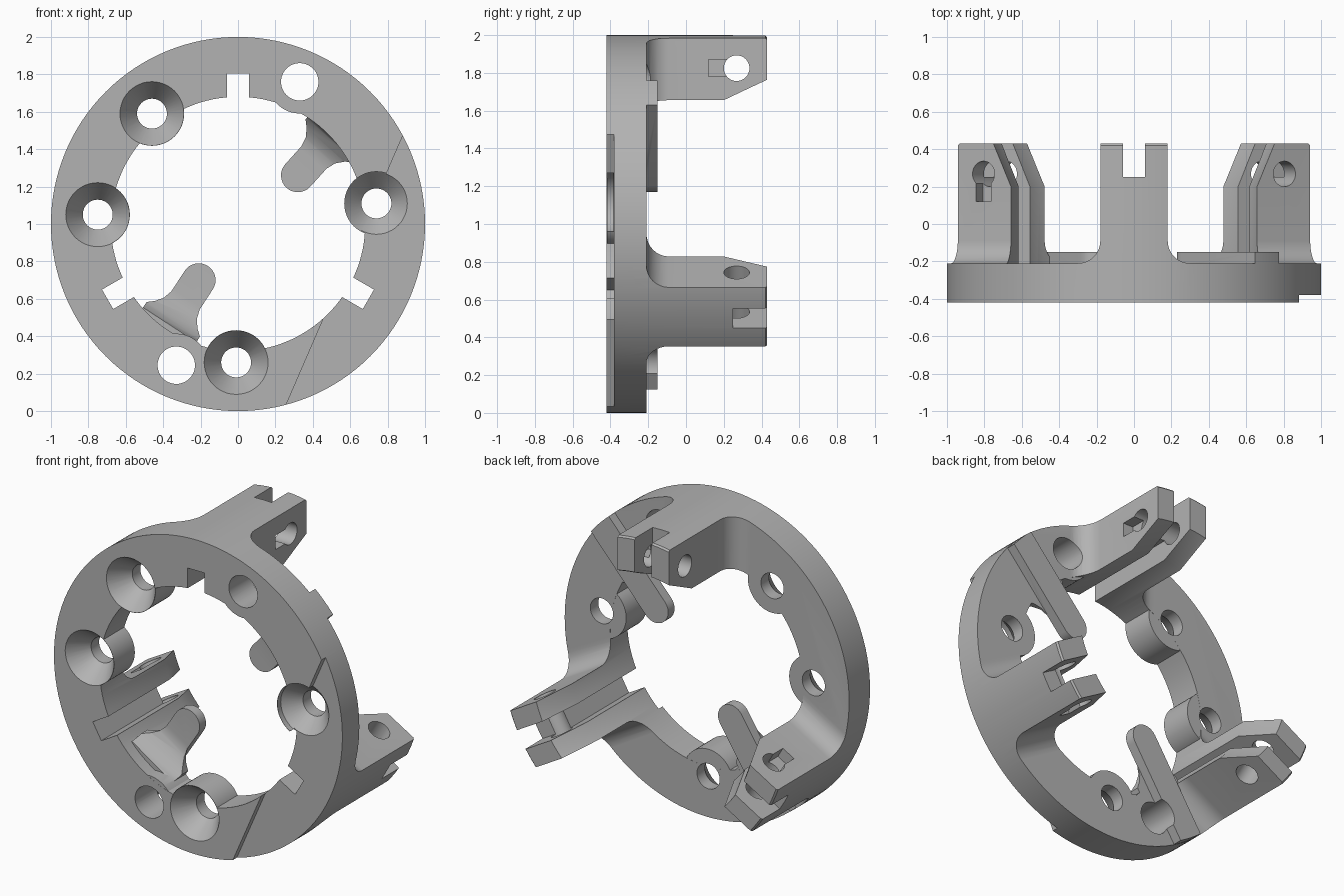
import bpy, bmesh, math
from mathutils import Vector

if "Cube" in bpy.data.objects:
    bpy.data.objects.remove(bpy.data.objects["Cube"])

C = Vector((0, 0, 1))            # ring centre, axis along y
FRONT, BACK, END = -0.42, -0.21, 0.43

metal = bpy.data.materials.new("plain grey")
metal.diffuse_color = (0.45, 0.45, 0.45, 1)
metal.use_nodes = True
metal.node_tree.nodes["Principled BSDF"].inputs["Base Color"].default_value = metal.diffuse_color


def finish(bm, name):
    bmesh.ops.recalc_face_normals(bm, faces=bm.faces)
    me = bpy.data.meshes.new(name)
    bm.to_mesh(me)
    bm.free()
    ob = bpy.data.objects.new(name, me)
    bpy.context.collection.objects.link(ob)
    me.materials.append(metal)
    return ob


def prism(name, pts, vec):
    """Extrude a planar outline along vec."""
    bm = bmesh.new()
    f = bm.faces.new([bm.verts.new(p) for p in pts])
    r = bmesh.ops.extrude_face_region(bm, geom=[f])
    bmesh.ops.translate(bm, vec=vec, verts=[v for v in r["geom"] if isinstance(v, bmesh.types.BMVert)])
    return finish(bm, name)


def plan(name, pts, y0, y1):
    """Prism from an (x, z) outline measured from the ring centre."""
    return prism(name, [C + Vector((x, y0, z)) for x, z in pts], Vector((0, y1 - y0, 0)))


def lathe(name, prof, x=0, z=0, n=48, closed=False):
    """Revolve (radius, y) points about a y axis; an open profile gets end caps."""
    bm = bmesh.new()
    rings = [[bm.verts.new(C + Vector((x + r * math.cos(2 * math.pi * i / n), y,
                                       z + r * math.sin(2 * math.pi * i / n))))
              for i in range(n)] for r, y in prof]
    pairs = list(zip(rings, rings[1:])) + ([(rings[-1], rings[0])] if closed else [])
    for a, b in pairs:
        for i in range(n):
            j = (i + 1) % n
            bm.faces.new((a[i], a[j], b[j], b[i]))
    if not closed:
        bm.faces.new(rings[0])
        bm.faces.new(rings[-1])
    return finish(bm, name)


def boolean(ob, tool, op):
    m = ob.modifiers.new("cut", 'BOOLEAN')
    m.operation, m.object, m.solver = op, tool, 'EXACT'
    bpy.context.view_layer.objects.active = ob
    bpy.ops.object.modifier_apply(modifier=m.name)
    bpy.data.objects.remove(tool, do_unlink=True)


# full-height tube with a tapered bore at the leg ends
body = lathe("mounting_ring", [(0.68, FRONT), (1, FRONT), (1, 0.42), (0.99, END),
                               (0.785, END), (0.68, 0.2)], n=128, closed=True)

# stencil that leaves the base ring and three flared legs
leg_dirs = []
for deg in (90, 210, 330):
    a = math.radians(deg)
    d = Vector((math.cos(a), 0, math.sin(a)))
    leg_dirs.append((d, Vector((d.z, 0, -d.x))))
stencil = lathe("stencil", [(1.4, -0.6), (1.4, BACK)], n=64)
W, R = 0.18, 0.12
half = [(W + R, -0.3)]
for i in range(9):
    t = math.pi / 2 * i / 8
    half.append((W + R - R * math.sin(t), BACK + R - R * math.cos(t)))
half.append((W, 0.6))
outline = half + [(-u, y) for u, y in reversed(half)]
for d, u in leg_dirs:
    leg = prism("leg", [C + d * 0.4 + u * s + Vector((0, y, 0)) for s, y in outline], d * 0.9)
    boolean(stencil, leg, 'UNION')
boolean(body, stencil, 'INTERSECT')

# bosses around the holes
sunk = [(-0.46, 0.59), (-0.75, 0.05), (0.74, 0.11), (-0.01, -0.74)]
plain = [(0.33, 0.76), (-0.33, -0.755)]
for x, z in sunk + plain:
    r = 0.172 if (x, z) in sunk else 0.169
    boolean(body, lathe("boss", [(r, FRONT + 0.0005), (r, BACK - 0.0005)], x, z), 'UNION')

# finger bars across the back, with a curved root under each
for cx, cz, deg in ((0.32, 0.26, 48), (-0.21, -0.30, 237)):
    a = math.radians(deg)
    d, v = Vector((math.cos(a), math.sin(a))), Vector((math.sin(a), -math.cos(a)))
    c = Vector((cx, cz))
    w = 0.09
    bar = [c + w * (v * math.cos(t) - d * math.sin(t))
           for t in [math.pi * i / 16 for i in range(17)]]
    for i in range(7):
        o = c.dot(v) - w + 2 * w * i / 6
        bar.append(v * o + d * math.sqrt(0.998 ** 2 - o * o))
    flare = [(0.05, 0.088), (0.13, 0.09), (0.18, 0.105), (0.22, 0.135), (0.25, 0.17), (0.38, 0.17)]
    flare = flare + [(s, -o) for s, o in reversed(flare)]
    root = plan("root", [c + d * s + v * o for s, o in flare], -0.5, 0)
    side = [(0.1, -0.2), (0.1, -0.212), (0.17, -0.22), (0.22, -0.245), (0.26, -0.285),
            (0.285, -0.34), (0.36, -0.34), (0.36, -0.2)]
    d3, v3 = Vector((d.x, 0, d.y)), Vector((v.x, 0, v.y))
    c3 = C + Vector((cx, 0, cz)) - v3 * 0.3
    wedge = prism("wedge", [c3 + d3 * s + Vector((0, y, 0)) for s, y in side], v3 * 0.6)
    boolean(root, wedge, 'INTERSECT')
    # keep the root level with the back of the ring
    boolean(root, lathe("trim", [(2, BACK - 0.0003), (2, 0.2)], n=16), 'DIFFERENCE')
    boolean(body, root, 'UNION')
    boolean(body, plan("bar", bar, BACK - 0.004, -0.15), 'UNION')

# shallow step on one side of the front face
boolean(body, plan("step", [(0.963, 0.661), (0.177, -1.152), (1.5, -1.5), (1.5, 0.7)],
                   -0.6, -0.38), 'DIFFERENCE')

# countersunk and plain holes
for x, z in sunk:
    if x > 0.5:
        prof = [(0.17, -0.5), (0.17, -0.385), (0.08, -0.29), (0.08, 0)]
    else:
        prof = [(0.178, -0.43), (0.08, -0.29), (0.08, 0)]
    boolean(body, lathe("countersink", prof, x, z), 'DIFFERENCE')
for x, z in plain:
    boolean(body, lathe("hole", [(0.1, -0.6), (0.1, 0)], x, z), 'DIFFERENCE')

# leg details: inner groove with end slot, pin hole, square pocket
for d, u in leg_dirs:
    def at(r, y, s):
        return C + d * r + u * s + Vector((0, y, 0))
    groove = [(0.4, -0.6), (0.805, -0.6), (0.805, 0.25), (1.2, 0.25), (1.2, 0.6), (0.4, 0.6)]
    boolean(body, prism("groove", [at(r, y, -0.06) for r, y in groove], u * 0.12), 'DIFFERENCE')
    pin = [(0.825 + 0.068 * math.cos(t), 0.268 + 0.068 * math.sin(t))
           for t in [2 * math.pi * i / 32 for i in range(32)]]
    boolean(body, prism("pin_hole", [at(r, y, -0.4) for r, y in pin], u * 0.8), 'DIFFERENCE')
    sq = [(0.78, 0.12), (0.87, 0.12), (0.87, 0.25), (0.78, 0.25)]
    boolean(body, prism("pocket", [at(r, y, 0.11) for r, y in sq], u * 0.2), 'DIFFERENCE')

# smooth curved walls, keep crisp edges
bpy.ops.object.select_all(action='DESELECT')
body.select_set(True)
bpy.context.view_layer.objects.active = body
bpy.ops.object.shade_smooth_by_angle(angle=math.radians(25))
